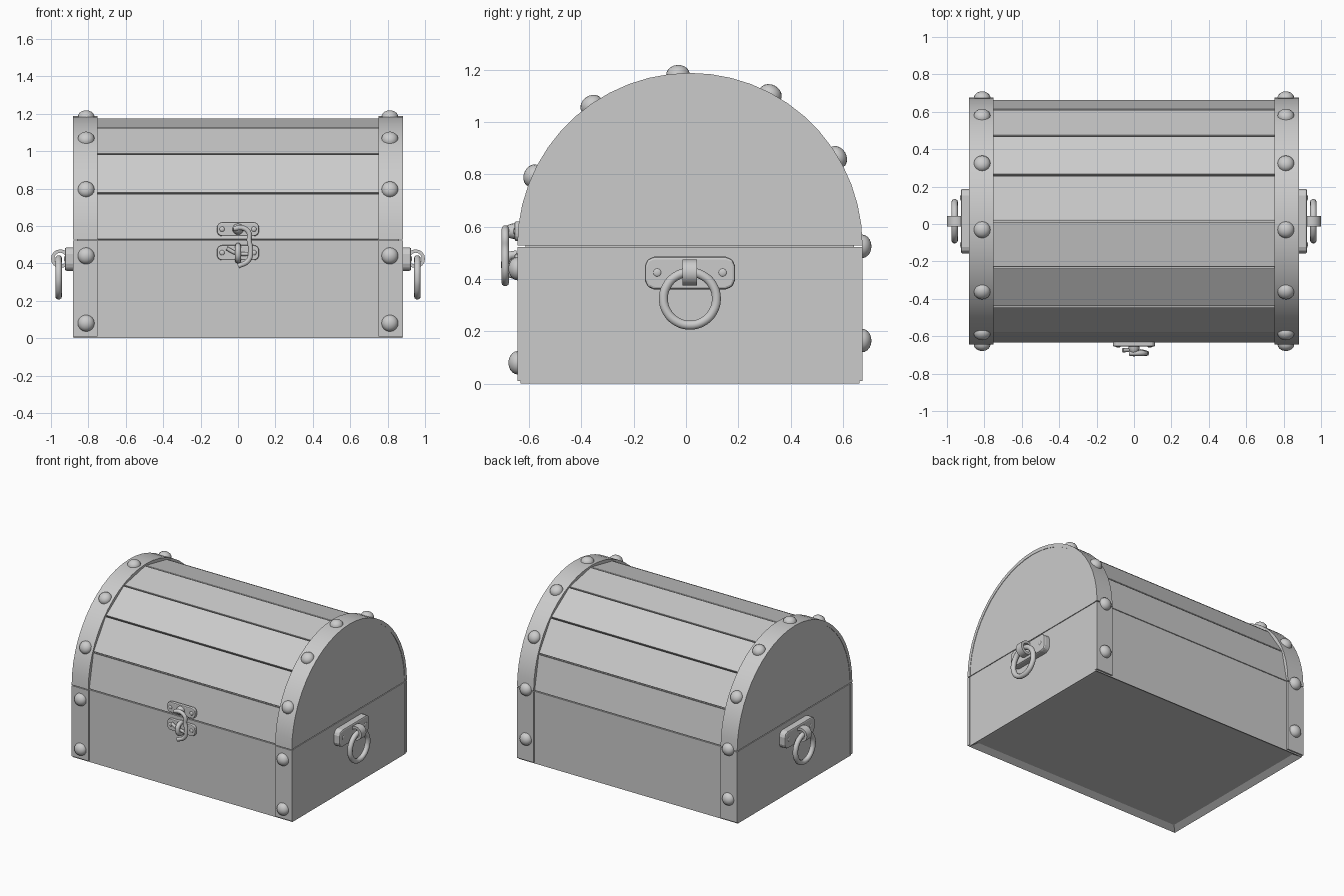
import bpy, bmesh
from math import sin, cos, pi, radians
from mathutils import Vector, Matrix

cube = bpy.data.objects.get("Cube")
if cube:
    bpy.data.objects.remove(cube, do_unlink=True)

grey = bpy.data.materials.new("plain_grey")
grey.use_nodes = True
colour = (0.6, 0.6, 0.6, 1)
grey.diffuse_color = colour
grey.node_tree.nodes["Principled BSDF"].inputs["Base Color"].default_value = colour

HALF = 0.88      # half length of the chest
INNER = 0.75     # inner edge of the end bands
YC = 0.015       # middle of the depth
SEAM = 0.525     # height of the lid joint
R = 0.648        # half depth and lid radius


def finish(name, bm, bevel=0, smooth=False):
    bmesh.ops.recalc_face_normals(bm, faces=bm.faces)
    mesh = bpy.data.meshes.new(name)
    bm.to_mesh(mesh)
    bm.free()
    obj = bpy.data.objects.new(name, mesh)
    bpy.context.collection.objects.link(obj)
    mesh.materials.append(grey)
    if bevel:
        mod = obj.modifiers.new("Bevel", "BEVEL")
        mod.width, mod.segments, mod.limit_method = bevel, 2, "ANGLE"
    if smooth:
        for o in bpy.context.selected_objects:
            o.select_set(False)
        obj.select_set(True)
        bpy.context.view_layer.objects.active = obj
        bpy.ops.object.shade_smooth_by_angle(angle=radians(40))
    return obj


def prism(name, points, a, b, axis="x", **kw):
    """Extrude a (u, z) outline along x or y."""
    bm = bmesh.new()
    place = (lambda u, z: (a, u, z)) if axis == "x" else (lambda u, z: (u, a, z))
    face = bm.faces.new([bm.verts.new(place(u, z)) for u, z in points])
    moved = bmesh.ops.extrude_face_region(bm, geom=[face])["geom"]
    shift = Vector((b - a, 0, 0)) if axis == "x" else Vector((0, b - a, 0))
    bmesh.ops.translate(bm, vec=shift, verts=[v for v in moved if isinstance(v, bmesh.types.BMVert)])
    return finish(name, bm, **kw)


def rect(u0, u1, z0, z1):
    return [(u0, z0), (u1, z0), (u1, z1), (u0, z1)]


def rounded(uc, zc, w, h, r, steps=4):
    pts = []
    for q, (su, sz) in enumerate([(1, 1), (-1, 1), (-1, -1), (1, -1)]):
        for i in range(steps + 1):
            t = (q + i / steps) * pi / 2
            pts.append((uc + su * (w / 2 - r) + r * cos(t), zc + sz * (h / 2 - r) + r * sin(t)))
    return pts


def arc(radius, t0, t1, steps):
    ts = [t0 + (t1 - t0) * i / steps for i in range(steps + 1)]
    return [(YC + radius * cos(t), SEAM + 0.003 + radius * sin(t)) for t in ts]


def dome(name, centre, normal, radius, height):
    """Half sphere sitting on a surface."""
    bm = bmesh.new()
    bmesh.ops.create_uvsphere(bm, u_segments=16, v_segments=10, radius=1)
    bmesh.ops.delete(bm, geom=[v for v in bm.verts if v.co.z < -0.1], context="VERTS")
    turn = Vector((0, 0, 1)).rotation_difference(Vector(normal)).to_matrix().to_4x4()
    bm.transform(Matrix.Translation(centre) @ turn @ Matrix.Diagonal((radius, radius, height, 1)))
    return finish(name, bm, smooth=True)


def rod(name, points, radius, cyclic=False):
    """Round bar following a smooth path."""
    data = bpy.data.curves.new(name, "CURVE")
    data.dimensions, data.bevel_depth, data.bevel_resolution = "3D", radius, 3
    data.resolution_u, data.use_fill_caps = 6, True
    spline = data.splines.new("BEZIER")
    spline.bezier_points.add(len(points) - 1)
    for p, co in zip(spline.bezier_points, points):
        p.co = co
        p.handle_left_type = p.handle_right_type = "AUTO"
    spline.use_cyclic_u = cyclic
    obj = bpy.data.objects.new(name, data)
    bpy.context.collection.objects.link(obj)
    data.materials.append(grey)
    return obj


# Box with a recessed underside
bm = bmesh.new()
bmesh.ops.create_cube(bm, size=1)
bm.transform(Matrix.Translation((0, YC, SEAM / 2 - 0.001)) @ Matrix.Diagonal((2 * HALF, 2 * R, SEAM - 0.002, 1)))
bottom = [f for f in bm.faces if f.normal.z < -0.9]
bmesh.ops.inset_region(bm, faces=bottom, thickness=0.06)
bmesh.ops.translate(bm, vec=(0, 0, 0.025), verts=bottom[0].verts)
finish("box_body", bm)

# Lid core, end panels and eight flat planks
prism("lid_core", arc(R - 0.035, 0, pi, 24), -INNER - 0.02, INNER + 0.02)
prism("joint_filler", rect(YC - R + 0.02, YC + R - 0.02, SEAM - 0.05, SEAM + 0.03), -HALF + 0.02, HALF - 0.02)
gap = 0.006
for i in range(8):
    t0, t1 = i * pi / 8, (i + 1) * pi / 8
    t0 += gap if i else 0
    t1 -= gap if i < 7 else 0
    outline = arc(R, t0, t1, 1) + arc(R - 0.05, t1, t0, 1)
    prism("lid_plank_%d" % (i + 1), outline, -INNER - 0.01, INNER + 0.01, bevel=0.004)

# Rivet positions on the bands: front, over the lid, back
rivets = [((YC - R - 0.01, z), (-1, 0)) for z in (0.08, 0.44)]
rivets += [((YC + R + 0.01, z), (1, 0)) for z in (0.165, 0.525)]
for deg in (31, 62, 94, 125, 156):
    t = radians(deg)
    rivets.append((arc(R + 0.008, t, t, 1)[0], (cos(t), sin(t))))

for side, word in ((1, "left"), (-1, "right")):
    x0, x1 = side * INNER, side * (HALF + 0.003)
    prism("lid_end_" + word, arc(R, 0, pi, 32), x0 + side * 0.01, side * HALF)

    # Bands over the lid and down the box
    band = arc(R + 0.012, 0, pi, 26) + arc(R - 0.012, pi, 0, 26)
    prism("lid_band_" + word, band, x0, x1, smooth=True)
    for y, s, place in ((YC - R, -1, "front"), (YC + R, 1, "back")):
        prism("box_band_%s_%s" % (place, word), rect(y - 0.01 * s, y + 0.011 * s, 0.01, SEAM - 0.003), x0, x1)
    for i, ((y, z), (ny, nz)) in enumerate(rivets):
        dome("band_rivet_%s_%d" % (word, i + 1), (side * 0.812, y, z), (0, ny, nz), 0.045, 0.036)

    # Carrying handle: plate, strap loop and hanging ring
    prism("handle_plate_" + word, rounded(YC, 0.423, 0.345, 0.125, 0.035, 2),
          side * (HALF - 0.01), side * 0.926, bevel=0.01)
    for y in (YC - 0.125, YC + 0.125):
        dome("handle_screw_" + word, (side * 0.924, y, 0.425), (side, 0, 0), 0.016, 0.006)
    bm = bmesh.new()
    outer, inner = [], []
    for i in range(16):
        t = i * pi / 8
        for ring, rad in ((outer, 0.05), (inner, 0.032)):
            ring.append([bm.verts.new((side * 0.95 + rad * cos(t), y, 0.425 + rad * sin(t)))
                         for y in (YC - 0.028, YC + 0.028)])
    for i in range(16):
        j = (i + 1) % 16
        for a, b in ((outer[i], outer[j]), (inner[i], inner[j])):
            bm.faces.new((a[0], a[1], b[1], b[0]))
        for k in (0, 1):
            bm.faces.new((outer[i][k], outer[j][k], inner[j][k], inner[i][k]))
    finish("handle_loop_" + word, bm, smooth=True)
    ring = [(side * 0.959, YC + 0.101 * cos(i * pi / 6), 0.325 + 0.101 * sin(i * pi / 6)) for i in range(12)]
    rod("handle_ring_" + word, ring, 0.018, cyclic=True)

# Latch plates with screws
front = YC - R
for word, zc, h in (("upper", 0.583, 0.075), ("lower", 0.457, 0.08)):
    prism("latch_plate_" + word, rounded(0, zc, 0.225, h, 0.028), front + 0.005, front - 0.022,
          axis="y", bevel=0.006)
    for x in (-0.085, 0.085):
        dome("latch_screw_" + word, (x, front - 0.021, zc), (0, -1, 0), 0.014, 0.007)

# Hook, its pivot, and the staple and pin that catch it
dome("hook_pivot", (0, front - 0.02, 0.583), (0, -1, 0), 0.03, 0.045)
hook = [(-0.025, 0.585), (0.025, 0.59), (0.058, 0.565), (0.06, 0.52), (0.068, 0.47), (0.055, 0.415), (0.0, 0.385)]
rod("latch_hook", [(x, -0.691, z) for x, z in hook], 0.014)
staple = [(0, -0.645, 0.495), (0, -0.68, 0.485), (0, -0.692, 0.455), (0, -0.68, 0.425), (0, -0.645, 0.415)]
rod("latch_staple", staple, 0.016)
rod("latch_pin", [(-0.06, -0.675, 0.48), (-0.01, -0.675, 0.455), (0.06, -0.685, 0.45)], 0.011)
